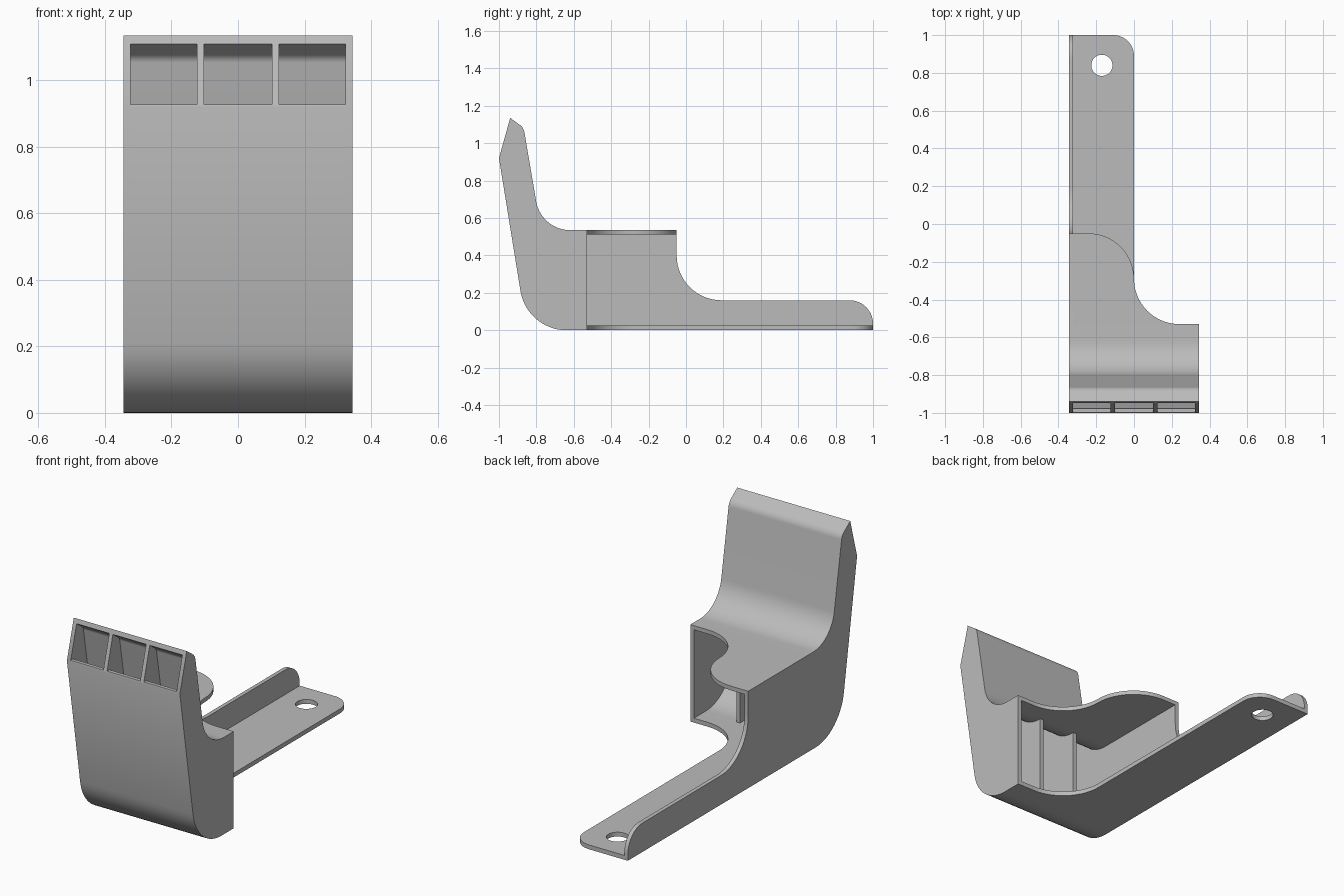
import bpy, bmesh, math
from mathutils import Vector

if "Cube" in bpy.data.objects:
    bpy.data.objects.remove(bpy.data.objects["Cube"])

GREY = (0.5, 0.5, 0.5, 1)
mat = bpy.data.materials.new("plain grey")
mat.use_nodes = True
mat.diffuse_color = GREY
mat.node_tree.nodes["Principled BSDF"].inputs["Base Color"].default_value = GREY


def rounded(path, steps=14):
    """Open path of (a, b) or (a, b, radius); corners with a radius become arcs."""
    out = []
    for i, p in enumerate(path):
        c = Vector(p[:2])
        if len(p) == 2:
            out.append(c)
            continue
        u = (Vector(path[i - 1][:2]) - c).normalized()
        v = (Vector(path[i + 1][:2]) - c).normalized()
        half = u.angle(v) / 2
        centre = c + (u + v).normalized() * p[2] / math.sin(half)
        reach = p[2] / math.tan(half)
        start, end = c + u * reach - centre, c + v * reach - centre
        sweep = start.angle(end)
        for k in range(steps + 1):
            t = k / steps
            arc = (start * math.sin((1 - t) * sweep) + end * math.sin(t * sweep)) / math.sin(sweep)
            out.append(centre + arc)
    return [p for i, p in enumerate(out) if i == 0 or (p - out[i - 1]).length > 1e-4]


def prism(name, outline, lo, hi, axis):
    """Extrude an outline along x (outline in y, z) or z (outline in x, y)."""
    bm = bmesh.new()
    place = (lambda p: (lo, p.x, p.y)) if axis == "x" else (lambda p: (p.x, p.y, lo))
    face = bm.faces.new([bm.verts.new(place(p)) for p in outline])
    moved = bmesh.ops.extrude_face_region(bm, geom=[face])["geom"]
    # extruding keeps the first cap, so the result is closed
    shift = Vector((hi - lo, 0, 0)) if axis == "x" else Vector((0, 0, hi - lo))
    bmesh.ops.translate(bm, vec=shift, verts=[g for g in moved if isinstance(g, bmesh.types.BMVert)])
    bmesh.ops.recalc_face_normals(bm, faces=bm.faces)
    mesh = bpy.data.meshes.new(name)
    bm.to_mesh(mesh)
    bm.free()
    mesh.materials.append(mat)
    obj = bpy.data.objects.new(name, mesh)
    bpy.context.collection.objects.link(obj)
    return obj


HALF, WALL = 0.345, 0.022
INNER = HALF - WALL
HEIGHT, BACK = 0.535, -0.53

# Duct profiles in (y, z), each running from the mouth to the back
floor_out = rounded([(-1, 0.92), (-0.851, 0, 0.25), (BACK, 0)])
roof_out = rounded([(-0.94, 1.135), (-0.868, 1.083, 0.06), (-0.775, HEIGHT, 0.185), (BACK, HEIGHT)])


def floor_inner(end):
    return rounded([(-0.998, 0.927), (-0.978, 0.927), (-0.8315, 0.024, 0.227), (end, 0.024)])


def roof_inner(end):
    return rounded([(-0.947, 1.11), (-0.889, 1.068, 0.037), (-0.794, 0.512, 0.208), (end, 0.512)])


parts = []

# Curved front and back shells of the duct
parts.append(prism("duct_front_shell", floor_out + floor_inner(BACK)[::-1], -INNER, INNER, "x"))
parts.append(prism("duct_back_shell", roof_out + roof_inner(BACK)[::-1], -INNER, INNER, "x"))

# Short wall on one side, long stepped wall on the other
parts.append(prism("short_side_wall", floor_out + roof_out[::-1], INNER, HALF, "x"))
tail = rounded([(1, 0), (1, 0.16, 0.125), (-0.05, 0.16, 0.24), (-0.05, HEIGHT)])
parts.append(prism("long_side_wall", floor_out[:-1] + tail + roof_out[-2::-1], -HALF, -INNER, "x"))

# Two vanes splitting the mouth into three channels
vane = floor_inner(-0.615) + roof_inner(-0.615)[::-1]
for name, x in (("right_vane", -0.1125), ("left_vane", 0.1125)):
    parts.append(prism(name, vane, x - WALL / 2, x + WALL / 2, "x"))

# Wavy roof plate and long floor tongue behind the duct
wave = [(-INNER, BACK), (HALF, BACK), (0, BACK, 0.24)]
roof_edge = rounded([(HALF, BACK), (0, BACK, 0.24), (0, -0.05, 0.24), (-INNER, -0.05), (-INNER, BACK)])
tongue_edge = rounded([(HALF, BACK), (0, BACK, 0.24), (0, 1, 0.11), (-INNER, 1), (-INNER, BACK)])
parts.append(prism("roof_plate", roof_edge[1:], 0.512, HEIGHT, "z"))
tongue = prism("floor_tongue", tongue_edge[1:], 0, 0.024, "z")
parts.append(tongue)

# Screw hole in the tongue
circle = [Vector((-0.17 + 0.056 * math.cos(a), 0.84 + 0.056 * math.sin(a)))
          for a in (math.tau * k / 40 for k in range(40))]
cutter = prism("hole_cutter", circle, -0.1, 0.1, "z")
cutter.hide_render = True
cut = tongue.modifiers.new("screw_hole", "BOOLEAN")
cut.operation, cut.solver, cut.object = "DIFFERENCE", "EXACT", cutter
bpy.context.view_layer.objects.active = tongue
bpy.ops.object.modifier_apply(modifier=cut.name)
bpy.data.objects.remove(cutter)

# Smooth bends with crisp edges
bpy.ops.object.select_all(action="DESELECT")
for obj in parts:
    obj.select_set(True)
bpy.context.view_layer.objects.active = tongue
bpy.ops.object.shade_smooth_by_angle(angle=math.radians(30))
